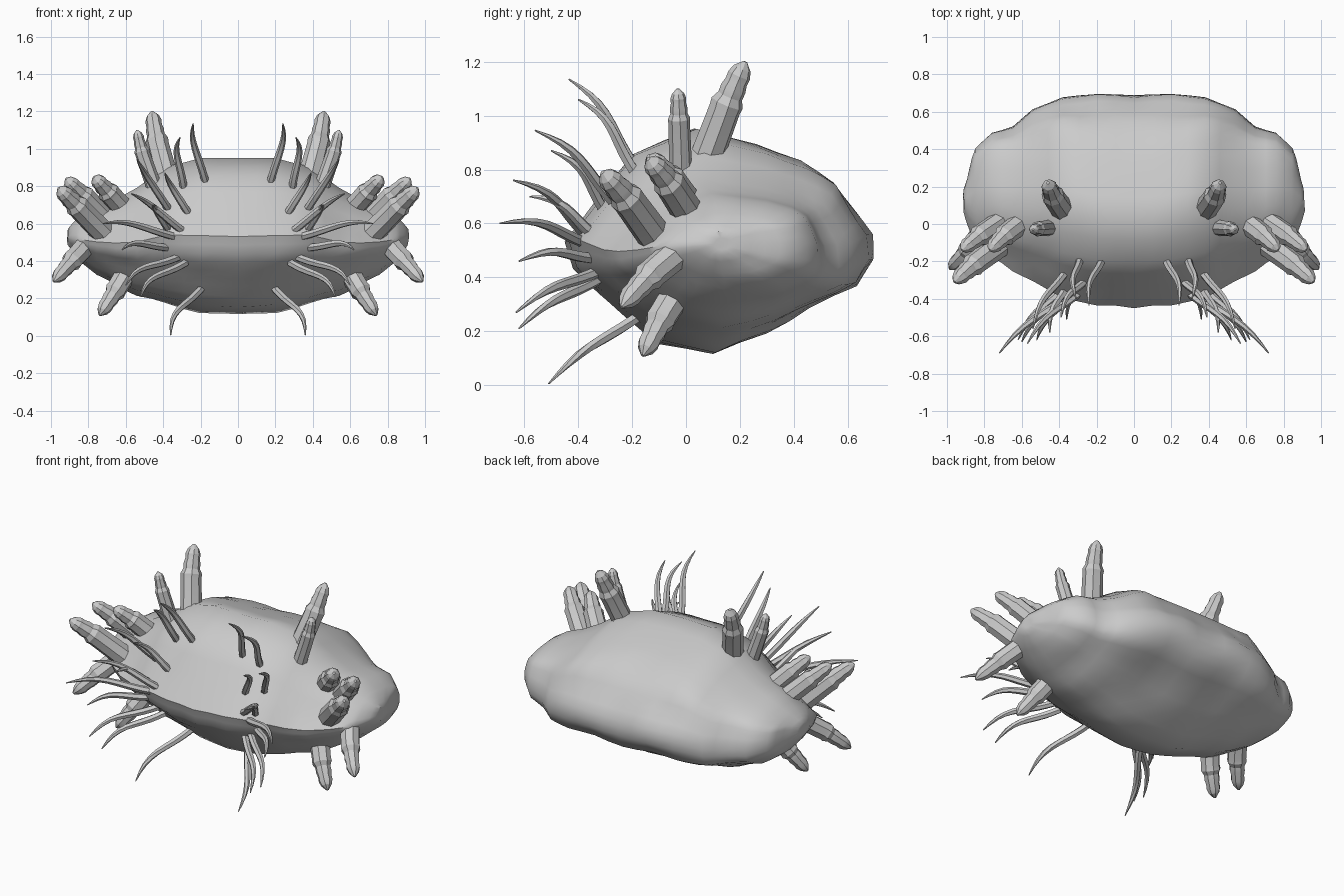
import bpy, bmesh, math
from mathutils import Vector, noise

cube = bpy.data.objects.get("Cube")
if cube:
    bpy.data.objects.remove(cube, do_unlink=True)

grey = bpy.data.materials.new("pale_grey")
grey.use_nodes = True
grey.diffuse_color = (0.6, 0.6, 0.6, 1)
grey.node_tree.nodes["Principled BSDF"].inputs["Base Color"].default_value = (0.6, 0.6, 0.6, 1)


def finish(bm, name, angle):
    """Turn a bmesh into a shaded object."""
    bmesh.ops.recalc_face_normals(bm, faces=bm.faces)
    mesh = bpy.data.meshes.new(name)
    bm.to_mesh(mesh)
    bm.free()
    mesh.materials.append(grey)
    obj = bpy.data.objects.new(name, mesh)
    bpy.context.collection.objects.link(obj)
    bpy.ops.object.select_all(action="DESELECT")
    obj.select_set(True)
    bpy.context.view_layer.objects.active = obj
    bpy.ops.object.shade_smooth_by_angle(angle=math.radians(angle))


def loft(rings):
    """Skin a list of rings and cap both ends."""
    bm = bmesh.new()
    rows = [[bm.verts.new(p) for p in ring] for ring in rings]
    n = len(rows[0])
    for a, b in zip(rows, rows[1:]):
        for i in range(n):
            j = (i + 1) % n
            bm.faces.new((a[i], a[j], b[j], b[i]))
    for row in (rows[0], rows[-1]):
        centre = bm.verts.new(sum((v.co for v in row), Vector()) / n)
        for i in range(n):
            bm.faces.new((row[i], row[(i + 1) % n], centre))
    return bm


def tube(path, radii, sides, name, angle):
    """Tapered limb along a path, built on both sides."""
    for side, label in ((1, "left"), (-1, "right")):
        pts = [Vector((p.x * side, p.y, p.z)) for p in path]
        rings = []
        for i, (p, r) in enumerate(zip(pts, radii)):
            d = (pts[min(i + 1, len(pts) - 1)] - pts[max(i - 1, 0)]).normalized()
            u = d.cross(Vector((0, 0.9, 0.3))).normalized()
            w = d.cross(u)
            rings.append([p + (u * math.cos(k * math.tau / sides)
                               + w * math.sin(k * math.tau / sides)) * r for k in range(sides)])
        finish(loft(rings), f"{label}_{name}", angle)


def swell(t, k):
    """Push a 0..1 coordinate away from the middle, more so for larger k."""
    d = 2 * t - 1
    return .5 + .5 * math.copysign(abs(d) ** (1 - k), d)


# Body: side outline stretched to fit each station across the width
outline = [(-.455, .53), (-.34, .68), (-.2, .85), (.03, .95), (.26, .89), (.42, .825),
           (.55, .75), (.62, .65), (.685, .55), (.69, .46), (.63, .37), (.46, .29),
           (.3, .19), (.1, .115), (-.1, .16), (-.24, .26), (-.33, .34), (-.42, .43)]
# x, front, back, bottom, top, fullness of the rear
stations = [(0, -.455, .69, .115, .955, 0), (.2, -.44, .69, .13, .95, 0),
            (.38, -.39, .675, .17, .91, .1), (.54, -.31, .61, .22, .79, .2),
            (.65, -.25, .525, .27, .725, .35), (.76, -.18, .49, .32, .69, .4),
            (.84, -.1, .4, .39, .64, .4), (.875, -.02, .29, .43, .61, .4),
            (.91, .07, .19, .48, .57, .4)]
stations = [(-s[0],) + s[1:] for s in reversed(stations[1:])] + stations
rings = []
for x, front, back, low, high, full in stations:
    ring = []
    for y, z in outline:
        u, v = (y + .455) / 1.145, (z - .115) / .835
        if u > .5:
            u, v = swell(u, full), swell(v, full * .7)
        ring.append((x, front + u * (back - front), low + v * (high - low)))
    rings.append(ring)
body = loft(rings)
bmesh.ops.subdivide_edges(body, edges=body.edges[:], cuts=1, use_grid_fill=True, smooth=0.2)
body.normal_update()
# Lumpy skin, the same on both sides, rougher low and at the back
for v in body.verts:
    spot = Vector((abs(v.co.x), v.co.y, v.co.z)) * 4.5
    rough = .01 if v.co.z > .6 and v.co.y < .4 else .02
    v.co += v.normal * noise.noise(spot) * rough
finish(body, "body", 40)

# Stubby knuckled fingers: base, tip, thickness
fingers = {
    "top_finger": ((.37, .06, .8), (.46, .22, 1.2), .064),
    "small_top_finger": ((.45, -.02, .8), (.54, -.03, 1.1), .043),
    "front_upper_finger": ((.7, -.1, .53), (.96, -.31, .79), .066),
    "rear_upper_finger": ((.67, .04, .59), (.92, -.14, .84), .062),
    "inner_upper_finger": ((.56, .04, .62), (.77, -.14, .85), .062),
    "outer_lower_finger": ((.78, 0, .52), (.985, -.24, .29), .06),
    "inner_lower_finger": ((.57, -.01, .38), (.74, -.16, .11), .06),
}
knuckles = [(0, 1), (.52, .93), (.58, .97), (.65, .74), (.72, .76), (.79, .66),
            (.86, .68), (.93, .52), (1, .12)]
for name, (base, tip, thick) in fingers.items():
    a, b = Vector(base), Vector(tip)
    bend = Vector((.012 if b.z > .6 else -.012, 0, .015))
    path = [a.lerp(b, t) + bend * math.sin(t * math.pi) for t, r in knuckles]
    tube(path, [r * thick for t, r in knuckles], 8, name, 20)

# Thin wavy feelers around the mouth: base, tip
feelers = [((.17, -.19, .81), (.24, -.435, 1.135)), ((.29, -.19, .79), (.31, -.4, 1.06)),
           ((.36, -.25, .66), (.54, -.56, .945)), ((.25, -.29, .63), (.39, -.5, .87)),
           ((.27, -.35, .54), (.57, -.64, .76)), ((.36, -.33, .55), (.45, -.58, .7)),
           ((.3, -.35, .52), (.72, -.69, .6)), ((.36, -.33, .47), (.62, -.62, .46)),
           ((.32, -.33, .42), (.6, -.63, .27)), ((.28, -.33, .39), (.52, -.62, .21)),
           ((.19, -.17, .26), (.36, -.51, .005))]
steps = 10
for number, (base, tip) in enumerate(feelers, 1):
    a, b = Vector(base), Vector(tip)
    along = (b - a).normalized()
    up = Vector((.7, .4, .9))
    up = (up - along * up.dot(along)).normalized()
    path, radii = [], []
    for i in range(steps):
        t = i / (steps - 1)
        wave = .036 * math.sin(t * math.pi) - .012 * math.sin(t * math.tau)
        path.append(a.lerp(b, t) + up * wave)
        radii.append(.018 * (1 - t ** 3) + .003)
    tube(path, radii, 6, f"feeler_{number}", 40)
